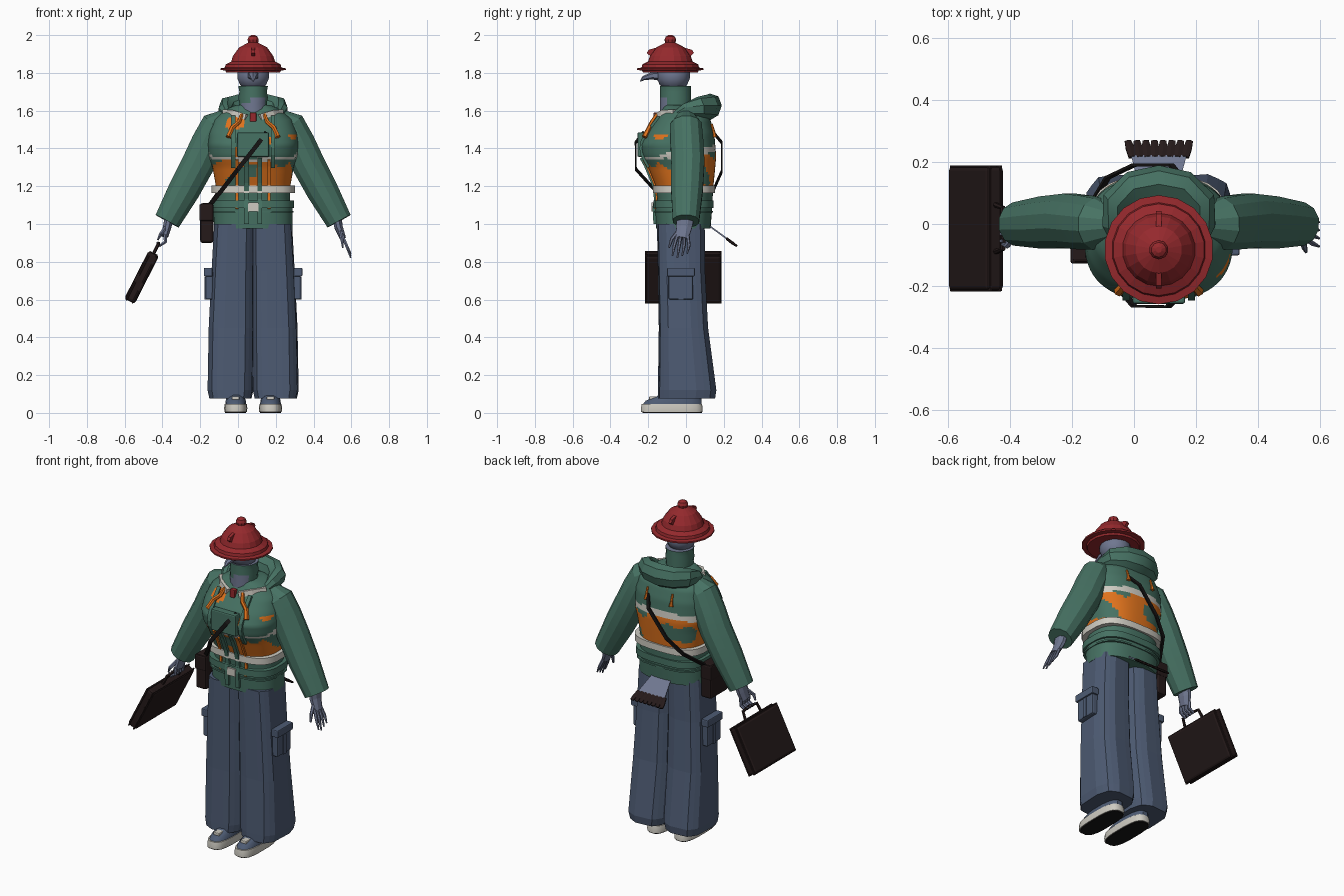
import bpy, bmesh, math
from mathutils import Vector, Matrix

if "Cube" in bpy.data.objects:
    bpy.data.objects.remove(bpy.data.objects["Cube"])

CX = 0.08  # body centre line


def material(name, rgb):
    m = bpy.data.materials.new(name)
    m.diffuse_color = (*rgb, 1)
    m.use_nodes = True
    m.node_tree.nodes["Principled BSDF"].inputs["Base Color"].default_value = m.diffuse_color
    return m


GREEN = material("jacket green", (0.062, 0.168, 0.125))
ORANGE = material("orange", (0.74, 0.17, 0.012))
WHITE = material("off white", (0.62, 0.60, 0.54))
RED = material("hat red", (0.30, 0.022, 0.026))
DENIM = material("denim blue", (0.075, 0.105, 0.172))
BROWN = material("dark brown", (0.018, 0.010, 0.010))
GREY = material("feather grey", (0.16, 0.185, 0.28))
BLACK = material("black", (0.008, 0.007, 0.007))


def finish(name, bm, mats, rule=None, smooth=None):
    bmesh.ops.recalc_face_normals(bm, faces=bm.faces)
    if rule:
        for f in bm.faces:
            f.material_index = rule(f.calc_center_median())
    me = bpy.data.meshes.new(name)
    bm.to_mesh(me)
    bm.free()
    for m in mats:
        me.materials.append(m)
    ob = bpy.data.objects.new(name, me)
    bpy.context.collection.objects.link(ob)
    if smooth:
        bpy.ops.object.select_all(action='DESELECT')
        ob.select_set(True)
        bpy.context.view_layer.objects.active = ob
        bpy.ops.object.shade_smooth_by_angle(angle=math.radians(smooth))
    return ob


def loft(name, rings, *mats, rule=None, smooth=None):
    bm = bmesh.new()
    vs = [[bm.verts.new(p) for p in r] for r in rings]
    n = len(vs[0])
    for a, b in zip(vs, vs[1:]):
        for i in range(n):
            bm.faces.new((a[i], a[(i + 1) % n], b[(i + 1) % n], b[i]))
    bm.faces.new(vs[0])
    bm.faces.new(vs[-1])
    return finish(name, bm, mats, rule, smooth)


def oval(cx, rx, yf, yb, z, n=12, e=2.0, pleat=0.0):
    """Horizontal rounded ring from front yf to back yb."""
    pts = []
    for i in range(n):
        t = 2 * math.pi * (i + 0.5) / n
        c, s = math.cos(t), math.sin(t)
        k = 1 - pleat * (i % 2)
        pts.append(Vector((cx + k * rx * math.copysign(abs(c) ** (2 / e), c),
                           (yf + yb) / 2 + k * (yb - yf) / 2 * math.copysign(abs(s) ** (2 / e), s), z)))
    return pts


def tube(name, pts, radii, mat, n=8, ref=(0, 1, 0), flat=1.0, smooth=None):
    """Tube along pts; flat scales the section along ref."""
    pts = [Vector(p) for p in pts]
    if not isinstance(radii, (list, tuple)):
        radii = [radii] * len(pts)
    rings = []
    for i, p in enumerate(pts):
        t = (pts[min(i + 1, len(pts) - 1)] - pts[max(i - 1, 0)]).normalized()
        v = t.cross(Vector(ref)).normalized()
        u = v.cross(t)
        rings.append([p + radii[i] * (math.cos(a) * v + flat * math.sin(a) * u)
                      for a in [2 * math.pi * (k + 0.5) / n for k in range(n)]])
    return loft(name, rings, mat, smooth=smooth)


def box(name, loc, size, mat, bevel=0.0, rot=0.0):
    bm = bmesh.new()
    bmesh.ops.create_cube(bm, size=1, matrix=Matrix.Diagonal((*size, 1)))
    if bevel:
        bmesh.ops.bevel(bm, geom=bm.edges[:], offset=bevel, segments=2, affect='EDGES', profile=0.5)
    bm.transform(Matrix.Translation(loc) @ Matrix.Rotation(rot, 4, 'Y'))
    return finish(name, bm, [mat])


# Jacket body: z, half width, front y, back y
BODY = [(0.975, .208, -.158, .13), (1.1, .21, -.165, .14), (1.12, .195, -.155, .14),
        (1.2, .197, -.165, .145), (1.3, .215, -.205, .155), (1.36, .235, -.238, .16),
        (1.42, .24, -.247, .155), (1.48, .235, -.215, .15), (1.55, .21, -.165, .13),
        (1.61, .14, -.125, .09), (1.63, .09, -.115, .05)]
E = 2.5


def body_at(z):
    for a, b in zip(BODY, BODY[1:]):
        if z <= b[0]:
            k = max(0, (z - a[0]) / (b[0] - a[0]))
            return [a[j] + k * (b[j] - a[j]) for j in (1, 2, 3)]
    return BODY[-1][1:]


def skin(x, z, back=False, lift=0.006):
    """Point just outside the jacket surface."""
    rx, yf, yb = body_at(z)
    k = max(0, 1 - abs((x - CX) / rx) ** E) ** (1 / E)
    y = (yf + yb) / 2 + (1 if back else -1) * ((yb - yf) / 2 * k + lift)
    return Vector((x, y, z))


def camo(c):
    x, y, z = c
    stripe = 1.375 + 0.15 * y
    wave = math.sin(19 * x + 9 * z) + math.sin(31 * z - 15 * x + 14 * y) + 0.6 * math.sin(40 * x + 22 * y)
    if abs(z - stripe) < 0.018 and (y > -0.1 or abs(z - stripe) < 0.008):
        return 2
    if 1.2 < z < stripe:
        return 1 if wave > -0.75 else 0
    if stripe < z < 1.47:
        return 1 if wave > 0.85 and y < 0.05 else 0
    if 1.5 < z < 1.58 and y < 0:
        return 1 if wave > 1.1 else 0
    return 0


zs = [0.975 + 0.0131 * i for i in range(51)]
loft("jacket_body", [oval(CX, *body_at(z), z, 64, E) for z in zs], GREEN, ORANGE, WHITE, rule=camo, smooth=40)


def band(name, z0, z1, rx, yf, yb, mat):
    loft(name, [oval(CX, rx, yf, yb, z, 24, 3) for z in (z0, z1)], mat, smooth=40)


band("reflective_belt", 1.165, 1.205, .222, -.176, .155, WHITE)
band("hem_cinch", 1.085, 1.125, .217, -.172, .147, GREEN)
band("waist_tape", 1.06, 1.07, .214, -.168, .143, GREEN)

# Chest panel, front flaps, cords and tie
box("chest_panel", (CX, -0.235, 1.42), (0.17, 0.045, 0.13), GREEN, 0.008)
for s in (-1, 1):
    for dx, z0, z1, r, m, nm in ((.035, 1.0, 1.35, .018, GREEN, "front_flap"),
                                 (.085, 1.08, 1.34, .011, ORANGE, "orange_tape"),
                                 (.105, 1.30, 1.57, .016, GREEN, "shoulder_strap")):
        tube(nm, [skin(CX + s * dx, z0 + (z1 - z0) * i / 8) for i in range(9)], r, m, 4, flat=.6)
    tube("chest_cord", [skin(CX + s * x, z, lift=.012) for x, z in
                        ((.06, 1.58), (.075, 1.54), (.11, 1.51), (.13, 1.46))], [.01, .012, .013, .016], ORANGE, 6)
    tube("back_toggle", [skin(CX + s * .085, z, True) for z in (1.53, 1.49, 1.46)], [.006, .007, .013], ORANGE, 6)
    tube("shirt_collar", [(CX + s * .035, -.155, 1.565), (CX + s * .1, -.12, 1.585), (CX + s * .15, -.06, 1.59)],
         .022, WHITE, 4)
box("tie", (CX, -0.157, 1.565), (0.035, 0.03, 0.05), RED, 0.006)
box("front_label", (CX, -0.176, 1.09), (0.055, 0.012, 0.045), WHITE)

# Sleeves
for s in (-1, 1):
    tube("sleeve", [(CX + s * x, y, z) for x, y, z in
                    ((.13, .0, 1.565), (.195, .0, 1.52), (.24, .005, 1.43), (.288, .01, 1.325),
                     (.365, .005, 1.18), (.455, .0, 1.015))],
         [.05, .086, .09, .091, .087, .072], GREEN, 12, smooth=25)

# Hood folded behind the neck
tube("hood", [(CX + x, y, z) for x, y, z in
              ((-.13, -.08, 1.56), (-.15, .0, 1.6), (-.135, .07, 1.615), (-.08, .115, 1.62), (0, .128, 1.62),
               (.08, .115, 1.62), (.135, .07, 1.615), (.15, .0, 1.6), (.13, -.08, 1.56))],
     [.015, .035, .05, .056, .06, .056, .05, .035, .015], GREEN, 8, ref=(0, .35, 1), flat=1.2, smooth=30)

# Neck and head
loft("neck", [oval(CX, .08 - .006 * (i % 2), -.138, .028, 1.55 + .03 * i, 16) for i in range(7)], GREY, GREEN,
     rule=lambda c: int(c.z < 1.72 and (c.y > -.09 or c.z > 1.66 + .4 * (c.x - CX))), smooth=40)
loft("head", [oval(CX, r, -.065 - r * 1.05, -.065 + r, z, 14) for r, z in
              ((.04, 1.715), (.07, 1.735), (.085, 1.77), (.085, 1.81), (.06, 1.85))], GREY, smooth=40)
tube("beak", [(CX, -.13, 1.785), (CX, -.18, 1.785), (CX, -.225, 1.772), (CX, -.243, 1.755)],
     [.035, .025, .014, .003], GREY, 6, ref=(0, 0, 1), flat=.8)

# Hat with brim, crown, knob and ridge
HY = -.083
loft("hat", [oval(CX, r, HY - r, HY + r, z, 18) for r, z in
             ((.145, 1.802), (.15, 1.813), (.176, 1.815), (.176, 1.824), (.152, 1.828), (.148, 1.845),
              (.118, 1.86), (.108, 1.89), (.075, 1.935), (.03, 1.958), (.02, 1.965))], RED)
loft("hat_knob", [oval(CX, r, HY - r, HY + r, z, 10) for r, z in
                  ((.012, 1.945), (.028, 1.962), (.031, 1.976), (.024, 1.992), (.01, 2.0))], RED)
for s in (-1, 1):
    prof = ((0, 1.955), (.115, 1.922), (.125, 1.905), (.09, 1.875), (0, 1.9))
    loft("hat_ridge", [[(CX + d, HY + s * y, z) for y, z in prof] for d in (-.009, .009)], RED)

# Wide pleated trousers, shoes, cargo pockets
for s in (-1, 1):
    loft("trouser_leg", [oval(CX + s * cx, rx, yf, yb, z, 20, 3.2, .035) for cx, rx, yf, yb, z in
                         ((.118, .098, -.12, .13, .075), (.12, .112, -.15, .155, .075), (.12, .122, -.15, .162, .12),
                          (.115, .121, -.145, .118, .45), (.108, .113, -.15, .102, .75), (.1, .107, -.155, .1, 1.0))],
         DENIM)
    box("cargo_pocket", (CX + s * .232, -.027, .675), (.04, .13, .15), DENIM, .008)
    box("pocket_flap", (CX + s * .238, -.027, .745), (.046, .148, .045), DENIM, .006)
    box("pocket_pleat", (CX + s * .252, -.027, .66), (.01, .025, .12), DENIM)
    sx = CX + s * .092
    loft("outsole", [oval(sx, .056, -.232, .085, z, 20, 3) for z in (0, .012)], BLACK)
    loft("shoe_sole", [oval(sx, r, -.24 + d, .09 - d, z, 20, 3) for r, d, z in
                       ((.06, 0, .006), (.062, 0, .025), (.059, .004, .048))], WHITE, smooth=40)
    loft("shoe_upper", [oval(sx, r, yf, .085, z, 16, 2.6) for r, yf, z in
                        ((.056, -.23, .046), (.054, -.215, .065), (.048, -.16, .085), (.045, -.11, .12))],
         DENIM, smooth=40)
    box("shoe_tongue", (sx, -.165, .078), (.04, .06, .02), WHITE, .005)

# Hands: palm and fingers; the right one grips the case handle
tube("left_palm", [(.525, -.005, 1.03), (.532, -.01, .985), (.555, -.02, .925)], [.026, .024, .018], GREY, 8, flat=1.9)
for i in range(4):
    y = -.062 + .026 * i
    tube("left_finger", [(.55, -.045 + .018 * i, .94), (.575, y, .885), (.597, y - .01, .82 + .012 * abs(i - 1))],
         [.01, .009, .004], GREY, 6)
tube("left_thumb", [(.54, -.035, .97), (.55, -.075, .92), (.555, -.09, .875)], [.011, .01, .005], GREY, 6)
tube("right_palm", [(-.365, -.005, 1.03), (-.375, -.01, .985), (-.388, -.02, .935)], [.026, .024, .02], GREY, 8, flat=1.9)
for i in range(4):
    y = -.055 + .024 * i
    tube("right_finger", [(-.385, y, .945), (-.385, y, .905), (-.415, y, .885), (-.43, y, .905)],
         [.011, .01, .009, .005], GREY, 6)
tube("right_thumb", [(-.385, -.04, .98), (-.41, -.07, .945), (-.425, -.065, .915)], [.011, .01, .005], GREY, 6)

# Briefcase leaning outward
ANG = math.radians(27)
box("briefcase", (-.51, -.014, .718), (.062, .4, .285), BROWN, .014, ANG)
for s in (-1, 1):
    box("briefcase_rim", (-.51 + s * .016, -.014, .718 - s * .008), (.008, .406, .291), BROWN, .003, ANG)
tube("briefcase_handle", [(-.448, -.09, .842), (-.423, -.08, .892), (-.42, -.014, .898), (-.423, .052, .892),
                          (-.448, .062, .842)], .009, BROWN, 6, ref=(.89, 0, -.45))

# Cross-body bag and strap
box("shoulder_bag", (-.165, -.04, 1.005), (.07, .17, .21), BROWN, .012)
box("bag_flap", (-.168, -.04, 1.06), (.074, .176, .09), BROWN, .008)
tube("strap_front", [(-.15, -.1, 1.1), (-.085, -.165, 1.18), (0, -.265, 1.29), (.11, -.267, 1.43), (.15, -.225, 1.485)],
     .016, BLACK, 4, flat=.4)
tube("strap_back", [(-.15, .04, 1.1), (-.085, .15, 1.19), (0, .19, 1.28), (.12, .19, 1.43), (.16, .14, 1.49)],
     .016, BLACK, 4, flat=.4)

# Tail fan with dark feather tips
loft("tail", [[(CX + s * w, y, z + d) for s, d in ((-1, -.005), (1, -.005), (1, .005), (-1, .005))]
              for w, y, z in ((.06, .11, 1.0), (.09, .222, .918))], GREY)
for i in range(8):
    k = (i - 3.5) / 3.5
    tube("tail_feather", [(CX + k * .085, .215, .923), (CX + k * .093, .245, .9), (CX + k * .1, .268, .884)],
         [.014, .016, .012], BROWN, 6, ref=(0, .6, .8), flat=.5)
